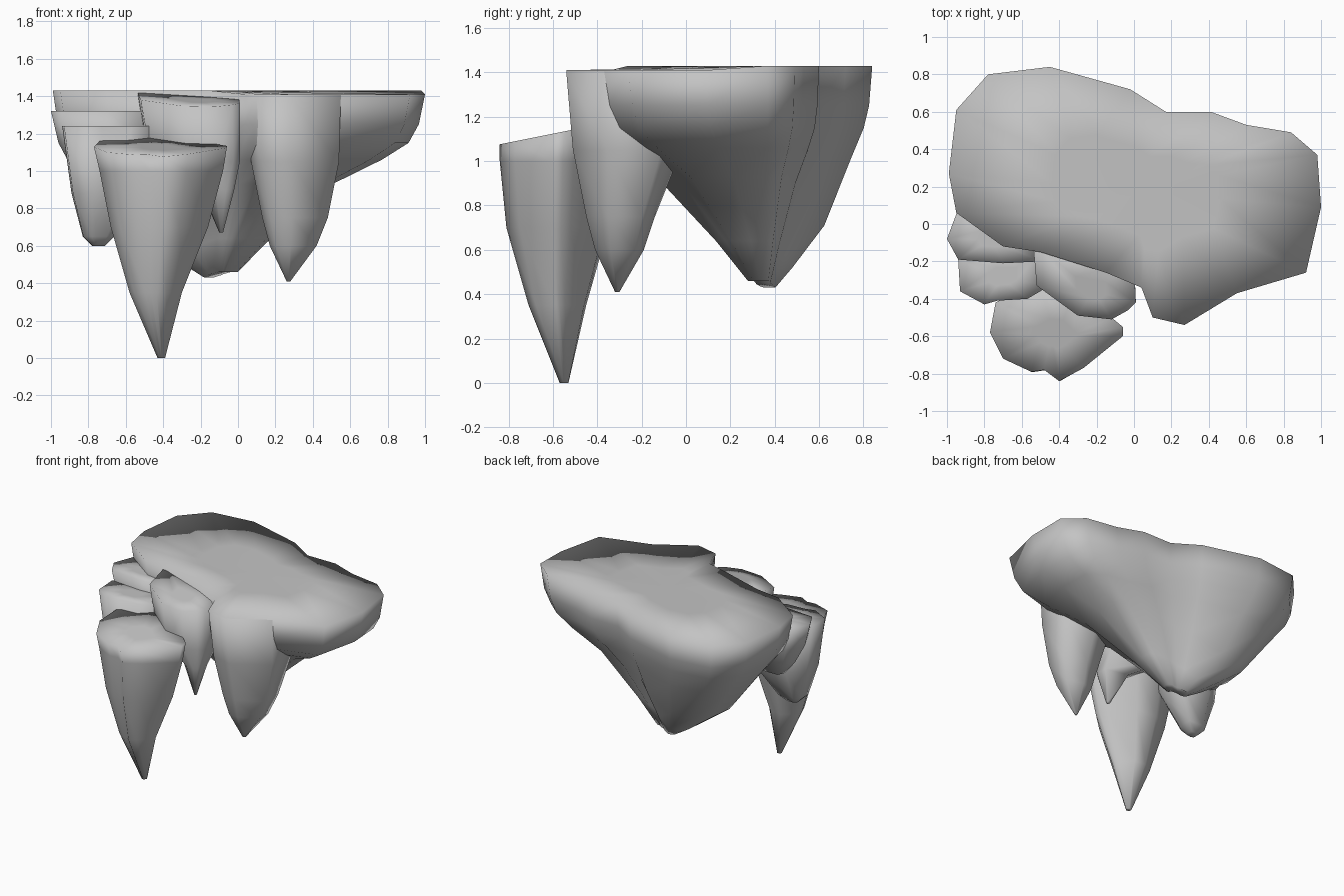
import bpy
import bmesh

default_cube = bpy.data.objects.get("Cube")
if default_cube:
    bpy.data.objects.remove(default_cube, do_unlink=True)

# Single grey stone material
stone = bpy.data.materials.new("grey_stone")
stone.use_nodes = True
stone_colour = (0.55, 0.55, 0.55, 1)
stone.diffuse_color = stone_colour
stone.node_tree.nodes["Principled BSDF"].inputs["Base Color"].default_value = stone_colour


def skin_rings(name, rings, cap_inset):
    """Skin a stack of equal-length rings, with an inset top cap and a closed tip."""
    bm = bmesh.new()
    # Inset copy of the rim gives the cap a flat middle with a soft border
    rim = rings[0]
    count = len(rim)
    centre = [sum(point[axis] for point in rim) / count for axis in range(3)]
    inset = [[c + (p - c) * cap_inset for p, c in zip(point, centre)] for point in rim]
    loops = [[bm.verts.new(point) for point in ring] for ring in [inset] + rings]
    for upper, lower in zip(loops, loops[1:]):
        for i in range(count):
            j = (i + 1) % count
            bm.faces.new((upper[i], upper[j], lower[j], lower[i]))
    # Close the cap with a fan and the tip with one face
    middle = bm.verts.new(centre)
    for i in range(count):
        bm.faces.new((loops[0][i], loops[0][(i + 1) % count], middle))
    bm.faces.new(loops[-1])
    bmesh.ops.recalc_face_normals(bm, faces=bm.faces)
    for face in bm.faces:
        face.smooth = True
    mesh = bpy.data.meshes.new(name)
    bm.to_mesh(mesh)
    bm.free()
    mesh.materials.append(stone)
    rock = bpy.data.objects.new(name, mesh)
    bpy.context.collection.objects.link(rock)


def hanging_rock(name, outline, levels, tilt=0):
    """Fit the outline into the box (z, left, right, front, back) of every level."""
    xs, ys = zip(*outline)
    x_low, y_low = min(xs), min(ys)
    width, depth = max(xs) - x_low, max(ys) - y_low
    rings = []
    for index, (z, left, right, front, back) in enumerate(levels):
        ring = []
        for x, y in outline:
            new_x = left + (right - left) * (x - x_low) / width
            new_y = front + (back - front) * (y - y_low) / depth
            slope = tilt * (new_y - (front + back) / 2) if index == 0 else 0
            ring.append((new_x, new_y, z + slope))
        rings.append(ring)
    skin_rings(name, rings, .3)


# Main island: flat top, underside drawn in towards one low tip
island_outline = [
    (-.95, .06), (-.99, .27), (-.95, .61), (-.78, .8), (-.45, .84),
    (-.02, .72), (.17, .6), (.41, .6), (.6, .53), (.84, .49),
    (.98, .37), (1, .09), (.92, -.26), (.55, -.37), (.27, -.54),
    (.1, -.5), (.04, -.34), (-.15, -.26), (-.5, -.15), (-.7, -.12),
]
tip_x, tip_y = -.1, .36
# Each level: how far in towards the tip, height, extra drop at the back left
island_profile = [
    (0, 1.43, 0), (.03, 1.25, 0), (.08, 1.15, 0), (.21, 1.06, .06),
    (.45, .93, .22), (.75, .64, .12), (.91, .46, .03),
]
island_rings = []
for inward, height, drop in island_profile:
    ring = []
    for x, y in island_outline:
        z = height - drop * max(0, min(1, (y - x) * .8))
        # The front right rim sags slightly
        if inward == 0 and x > 0 and y < .2:
            z -= .02
        ring.append((x + (tip_x - x) * inward, y + (tip_y - y) * inward, z))
    island_rings.append(ring)
skin_rings("island_body", island_rings, .45)

# Spike hanging below the front rim, its top following that rim
spike_outline = [
    (.04, -.34), (.1, -.5), (.27, -.54), (.55, -.37), (.55, -.1), (.3, 0), (.1, -.1),
]
hanging_rock("front_spike", spike_outline, [
    (1.405, .04, .55, -.54, 0),
    (1.05, .07, .54, -.51, -.02),
    (.75, .13, .48, -.45, -.14),
    (.6, .17, .42, -.41, -.19),
    (.41, .26, .28, -.32, -.3),
])

# Tallest rock, standing out at the front
tall_outline = [
    (-.74, -.42), (-.77, -.58), (-.7, -.72), (-.55, -.79), (-.48, -.78),
    (-.4, -.84), (-.27, -.77), (-.06, -.6), (-.06, -.55), (-.12, -.5),
    (-.3, -.32), (-.52, -.3),
]
hanging_rock("tall_rock", tall_outline, [
    (1.13, -.77, -.06, -.84, -.3),
    (1, -.74, -.08, -.84, -.31),
    (.7, -.68, -.16, -.81, -.35),
    (.35, -.58, -.3, -.71, -.45),
    (0, -.43, -.39, -.57, -.53),
], tilt=.2)

# Upper ledge rising to the island top, with a thin spike below its right corner
ledge_outline = [
    (-.54, -.1), (0, -.2), (.01, -.42), (-.03, -.46),
    (-.12, -.51), (-.3, -.49), (-.52, -.33),
]
hanging_rock("upper_ledge", ledge_outline, [
    (1.385, -.54, .01, -.51, -.1),
    (1.05, -.48, .01, -.5, -.12),
    (.9, -.2, -.02, -.46, -.3),
    (.67, -.1, -.08, -.4, -.38),
], tilt=.2)

# Lower ledge at the side
side_outline = [
    (-.94, -.19), (-.93, -.36), (-.8, -.43), (-.73, -.41),
    (-.57, -.4), (-.45, -.33), (-.45, -.1), (-.8, -.1),
]
hanging_rock("side_ledge", side_outline, [
    (1.24, -.94, -.45, -.43, -.1),
    (.88, -.89, -.5, -.42, -.1),
    (.65, -.83, -.66, -.34, -.18),
    (.6, -.78, -.71, -.29, -.22),
])

# Small step between the side ledge and the island
step_outline = [
    (-1, -.08), (-.94, -.19), (-.7, -.21), (-.5, -.2), (-.5, .1), (-.94, .08),
]
hanging_rock("small_step", step_outline, [
    (1.32, -1, -.5, -.21, .1),
    (1.15, -.96, -.5, -.2, .1),
    (1, -.88, -.55, -.15, .05),
    (.9, -.8, -.6, -.1, 0),
])
